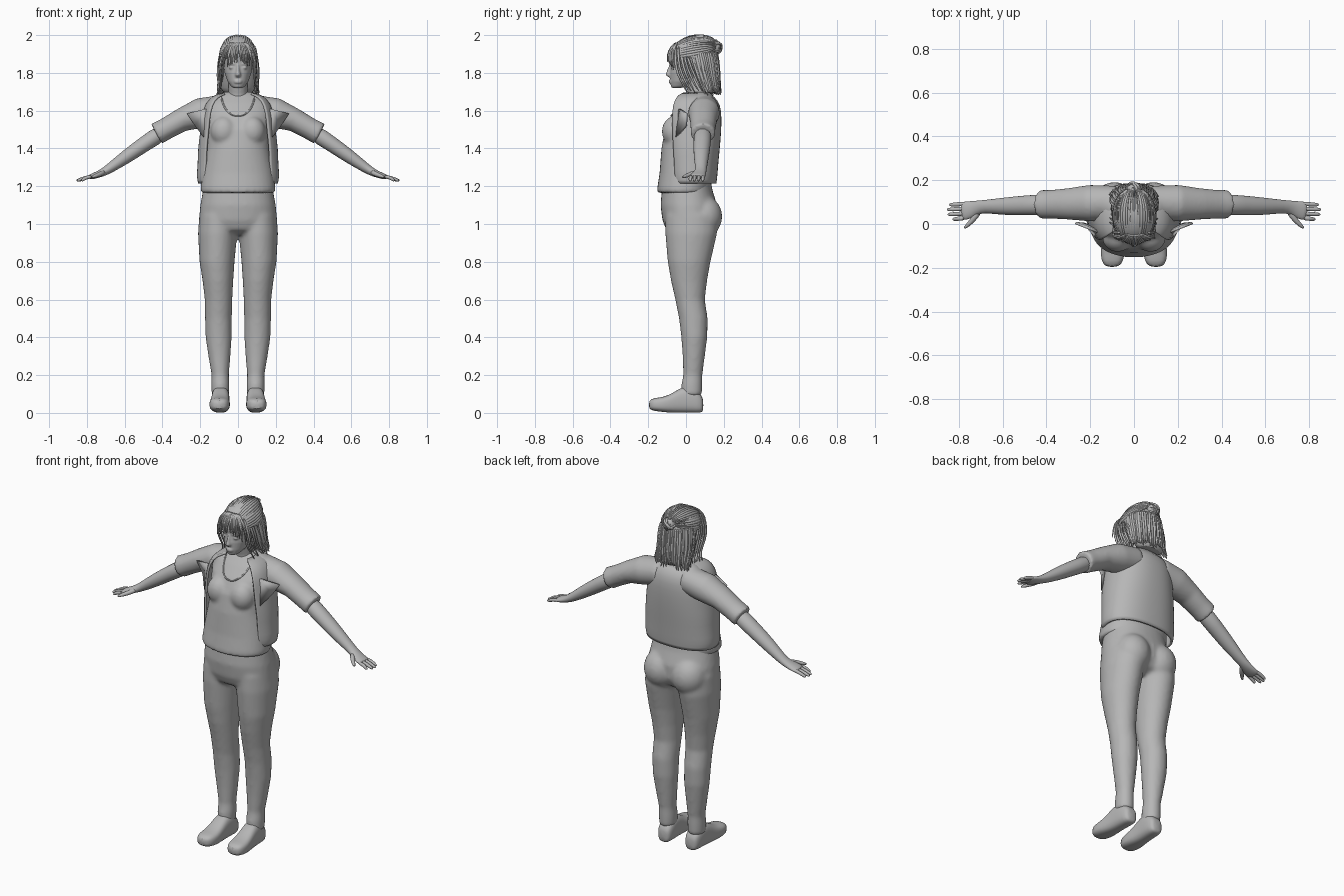
import bpy, bmesh, math, random
from mathutils import Vector, Matrix

random.seed(4)
cube = bpy.data.objects.get("Cube")
if cube:
    bpy.data.objects.remove(cube)

X, Y, Z = Vector((1, 0, 0)), Vector((0, 1, 0)), Vector((0, 0, 1))
SIDES = (1, -1)

grey = bpy.data.materials.new("plain grey")
grey.use_nodes = True
colour = (0.47, 0.47, 0.47, 1)
grey.diffuse_color = colour
for node in grey.node_tree.nodes:
    if node.type == 'BSDF_PRINCIPLED':
        node.inputs["Base Color"].default_value = colour
        node.inputs["Roughness"].default_value = 0.8


def tube(bm, pts, axis=None, ref=Y, seg=16, power=2.0, arc=None):
    """Loft rings (centre, ru, rv); arc=(start, end) leaves the rings open."""
    centres = [Vector(p[0]) for p in pts]
    rings = []
    for i, (c, ru, rv) in enumerate(pts):
        d = axis or (centres[min(i + 1, len(pts) - 1)] - centres[max(i - 1, 0)]).normalized()
        u = ref.cross(d).normalized()
        v = d.cross(u)
        ring = []
        for k in range(seg):
            a = arc[0] + (arc[1] - arc[0]) * k / (seg - 1) if arc else math.tau * k / seg
            ca, sa = math.cos(a), math.sin(a)
            pu = math.copysign(abs(ca) ** (2 / power), ca)
            pv = math.copysign(abs(sa) ** (2 / power), sa)
            ring.append(bm.verts.new(centres[i] + u * ru * pu + v * rv * pv))
        rings.append(ring)
    for a, b in zip(rings, rings[1:]):
        for k in range(seg - 1 if arc else seg):
            n = (k + 1) % seg
            bm.faces.new((a[k], a[n], b[n], b[k]))
    if not arc:
        bm.faces.new(rings[0][::-1])
        bm.faces.new(rings[-1])


def stack(rows, side=1):
    """Rows of (z, x min, x max, y front, y back) to horizontal rings."""
    return [((side * (a + b) / 2, (f + k) / 2, z), (b - a) / 2, (k - f) / 2) for z, a, b, f, k in rows]


def ball(bm, centre, radii):
    m = Matrix.Translation(centre) @ Matrix.Diagonal((*radii, 1))
    bmesh.ops.create_uvsphere(bm, u_segments=24, v_segments=16, radius=1, matrix=m)


def finish(name, bm, voxel=0, subdiv=0, thick=0):
    bmesh.ops.recalc_face_normals(bm, faces=bm.faces)
    mesh = bpy.data.meshes.new(name)
    bm.to_mesh(mesh)
    bm.free()
    mesh.materials.append(grey)
    ob = bpy.data.objects.new(name, mesh)
    bpy.context.scene.collection.objects.link(ob)
    bpy.ops.object.select_all(action='DESELECT')
    ob.select_set(True)
    bpy.context.view_layer.objects.active = ob
    bpy.ops.object.shade_smooth_by_angle(angle=math.radians(60))
    if subdiv:
        ob.modifiers.new("Subdivide", 'SUBSURF').levels = subdiv
        ob.modifiers["Subdivide"].render_levels = subdiv
    if thick:
        s = ob.modifiers.new("Thickness", 'SOLIDIFY')
        s.thickness, s.offset = thick, 0
    if voxel:
        r = ob.modifiers.new("Fuse", 'REMESH')
        r.mode, r.voxel_size, r.use_smooth_shade = 'VOXEL', voxel, True
        s = ob.modifiers.new("Relax", 'SMOOTH')
        s.factor, s.iterations = 0.5, 6
    return ob


# Trousers: hips, seat and both legs fused together
bm = bmesh.new()
hips = [(1.24, .17, -.12, .13), (1.18, .185, -.128, .14), (1.1, .2, -.135, .165),
        (1.02, .207, -.125, .165), (.97, .19, -.105, .14), (.945, .12, -.06, .09)]
tube(bm, stack([(z, -r, r, f, b) for z, r, f, b in hips]), axis=Z, seg=32, power=2.2)
legs = [(1.05, .0, .205, -.11, .165), (.95, .004, .212, -.11, .165), (.8, .018, .204, -.097, .13),
        (.7, .025, .188, -.08, .112), (.6, .03, .176, -.057, .1), (.5, .033, .175, -.037, .115),
        (.4, .033, .172, -.025, .113), (.3, .04, .157, -.018, .1), (.2, .048, .14, -.015, .087),
        (.15, .045, .142, -.025, .087), (.09, .047, .14, -.025, .085)]
for s in SIDES:
    tube(bm, stack(legs, s), axis=Z, seg=24)
    ball(bm, (s * .09, .092, 1.04), (.1, .1, .11))
finish("trousers", bm, voxel=.011)

# Shoes
shoe = [(.092, .025, .01, .07), (.08, .042, 0, .1), (.03, .047, 0, .14), (-.02, .047, 0, .14),
        (-.07, .05, 0, .105), (-.12, .056, .004, .083), (-.17, .052, .01, .08), (-.198, .028, .02, .065)]
for s, n in zip(SIDES, ("left", "right")):
    bm = bmesh.new()
    tube(bm, [((s * (.092 - .04 * y), y, (a + b) / 2), w, (b - a) / 2) for y, w, a, b in shoe],
         axis=Y, ref=Z, seg=20, power=2.8)
    finish(n + "_shoe", bm, subdiv=1)

# Shirt: torso, bust and short sleeves fused together
bm = bmesh.new()
torso = [(1.165, .195, -.152, .125), (1.19, .198, -.152, .13), (1.27, .19, -.14, .14), (1.4, .168, -.13, .155),
         (1.5, .17, -.112, .165), (1.58, .178, -.075, .17), (1.64, .17, -.025, .165),
         (1.685, .12, .02, .14), (1.7, .07, .04, .12)]
tube(bm, stack([(z, -r, r, f, b) for z, r, f, b in torso]), axis=Z, seg=36, power=2.2)
for s in SIDES:
    ball(bm, (s * .075, -.062, 1.49), (.07, .066, .08))
    tube(bm, [((s * .08, .1, 1.61), .075, .075), ((s * .2, .095, 1.587), .08, .084),
              ((s * .3, .092, 1.55), .062, .072), ((s * .38, .09, 1.505), .058, .066),
              ((s * .432, .09, 1.477), .06, .066)], seg=24)
finish("shirt", bm, voxel=.01)

# Neckline trim
bm = bmesh.new()
half = [(.09, .028, 1.682), (.08, -.024, 1.63), (.05, -.071, 1.583)]
line = half + [(0, -.083, 1.566)] + [(-x, y, z) for x, y, z in half[::-1]]
tube(bm, [(p, .005, .005) for p in line], ref=Y, seg=8)
finish("neckline", bm, subdiv=2)

# Open jacket shell round the back and sides
bm = bmesh.new()
shell = [(1.215, .205, .125), (1.25, .215, .13), (1.32, .207, .135), (1.4, .207, .143), (1.48, .195, .15),
         (1.56, .188, .153), (1.63, .172, .148), (1.675, .135, .115), (1.69, .08, .07)]
tube(bm, [((0, .03, z), rx, ry) for z, rx, ry in shell], axis=Z, seg=33, power=2.3,
     arc=(math.radians(-38), math.radians(218)))
finish("jacket", bm, subdiv=1, thick=.012)

# Folds of cloth in front of the armpits
for s, n in zip(SIDES, ("left", "right")):
    bm = bmesh.new()
    bm.faces.new([bm.verts.new((s * x, y, z)) for x, y, z in
                  ((.165, -.035, 1.61), (.268, .005, 1.585), (.225, .0, 1.52), (.18, -.05, 1.46))])
    finish(n + "_jacket_fold", bm, thick=.012)

# Arms, hands and fingers
for s, n in zip(SIDES, ("left", "right")):
    bm = bmesh.new()
    arm = [(.38, .09, 1.5, .05, .052), (.5, .085, 1.42, .04, .045), (.56, .082, 1.378, .039, .043),
           (.64, .08, 1.322, .031, .035), (.7, .08, 1.28, .023, .028), (.74, .068, 1.262, .018, .038),
           (.775, .06, 1.251, .015, .043), (.79, .058, 1.247, .011, .04)]
    tube(bm, [((s * x, y, z), a, b) for x, y, z, a, b in arm], seg=20)
    for k, tip in enumerate((.83, .852, .855, .845)):
        y = .024 + .022 * k
        tube(bm, [((s * .77, y + .002, 1.253), .011, .011), ((s * .81, y, 1.245), .01, .01),
                  ((s * (tip - .008), y - .002, 1.232), .009, .009), ((s * tip, y - .002, 1.229), .004, .004)], seg=10)
    thumb = [(.705, .062, 1.276, .016), (.735, .02, 1.262, .013), (.76, -.005, 1.253, .01), (.777, -.02, 1.247, .005)]
    tube(bm, [((s * x, y, z), r, r) for x, y, z, r in thumb], ref=Z, seg=10)
    finish(n + "_arm", bm, subdiv=1)

# Head, neck and facial features
bm = bmesh.new()
skull = [(1.72, .022, -.073, -.03), (1.728, .036, -.08, .01), (1.755, .056, -.084, .06), (1.8, .071, -.086, .1),
         (1.835, .076, -.082, .12), (1.87, .08, -.088, .135), (1.92, .08, -.08, .135),
         (1.96, .06, -.045, .11), (1.975, .03, 0, .07)]
tube(bm, stack([(z, -r, r, f, b) for z, r, f, b in skull]), axis=Z, seg=28, power=2.1)
tube(bm, [((0, .075, 1.64), .062, .06), ((0, .06, 1.7), .05, .05), ((0, .04, 1.78), .05, .05)], seg=20)
tube(bm, stack([(1.845, -.008, .008, -.088, -.06), (1.815, -.01, .01, -.1, -.06),
                (1.79, -.016, .016, -.109, -.06), (1.778, -.013, .013, -.096, -.06)]), axis=Z, seg=12)
for z in (1.758, 1.749):
    ball(bm, (0, -.08, z), (.022, .012, .006))
for s in SIDES:
    ball(bm, (s * .033, -.07, 1.828), (.016, .012, .008))
    ball(bm, (s * .034, -.074, 1.847), (.022, .012, .005))
finish("head", bm, voxel=.005).modifiers["Relax"].iterations = 3

# Hair cap, open over the face, and the hanging back volume
bm = bmesh.new()
ball(bm, (0, .042, 1.88), (.098, .125, .112))
bmesh.ops.delete(bm, geom=[v for v in bm.verts if v.co.z < 1.9 - .9 * (v.co.y + .03)
                           and v.co.y < .06], context='VERTS')
finish("hair_cap", bm, thick=.006)
bm = bmesh.new()
tube(bm, [((0, .075, 1.93), .085, .085), ((0, .09, 1.86), .097, .08), ((0, .105, 1.78), .097, .07),
          ((0, .125, 1.715), .092, .052), ((0, .13, 1.69), .08, .04)], axis=Z, seg=24)
finish("back_hair", bm, subdiv=1)


def strand(bm, path, r):
    n = len(path) - 1
    tube(bm, [(p, r * (1 - .65 * (i / n) ** 2), r * (1 - .65 * (i / n) ** 2)) for i, p in enumerate(path)],
         ref=X, seg=6)


# Strands combed back to the bun
bm = bmesh.new()
for k in range(25):
    t = math.radians(-84 + 7 * k)
    path = []
    for i in range(9):
        a = math.radians(35 + 15 * i)
        path.append((.097 * math.sin(t) * math.sin(a), .042 - .125 * math.cos(a),
                     1.876 + .11 * math.cos(t) * math.sin(a) + .05 * (i / 8) ** 2))
    strand(bm, path, random.uniform(.006, .01))
finish("combed_hair", bm)

# Hanging strands round the back and sides
bm = bmesh.new()
for k in range(34):
    t = math.radians(-28 + 236 * k / 33)
    c, s = math.cos(t), math.sin(t)
    end = 1.685 + random.uniform(-.012, .02)
    j = random.uniform(-.01, .01)
    strand(bm, [(.09 * c, .07 + .09 * s, 1.92), (.102 * c, .085 + .085 * s, 1.85),
                (.101 * c + j, .1 + .075 * s, 1.78), (.105 * c - j, .12 + .06 * s, 1.72),
                (.108 * c + j, .13 + .055 * s, end)], random.uniform(.008, .013))
finish("hanging_hair", bm, subdiv=1)

# Fringe and face-framing locks
bm = bmesh.new()
for k in range(19):
    x = -.085 + .17 * k / 18
    e = abs(x) / .085
    j = random.uniform(-.008, .008)
    strand(bm, [(x * .4, -.045, 1.963), (x * .8, -.083 + .02 * e, 1.935), (x + j / 2, -.1 + .035 * e, 1.895),
                (x * 1.08 + j, -.098 + .035 * e, 1.858 - .05 * e + j)], random.uniform(.006, .009))
for s in SIDES:
    for k in range(5):
        j = random.uniform(-.008, .008)
        strand(bm, [(s * .06, -.05 + .012 * k, 1.945), (s * .095, -.06 + .018 * k, 1.87),
                    (s * .088 + j, -.045 + .022 * k, 1.79), (s * .09 - j, -.01 + .02 * k, 1.73),
                    (s * .108 + j, .01 + .02 * k, 1.695 + j)], .009)
finish("fringe", bm, subdiv=1)

# Bun of coiled loops
bm = bmesh.new()
centre = Vector((0, .155, 1.935))
ball(bm, centre, (.034, .03, .034))
for k in range(7):
    turn = Matrix.Rotation(random.uniform(0, math.pi), 3, 'X') @ Matrix.Rotation(random.uniform(0, math.pi), 3, 'Y')
    r = random.uniform(.03, .037)
    loop = [centre + turn @ Vector((r * math.cos(a * math.tau / 14), r * math.sin(a * math.tau / 14), 0))
            for a in range(14)]
    strand(bm, loop, .009)
finish("hair_bun", bm, subdiv=1)
